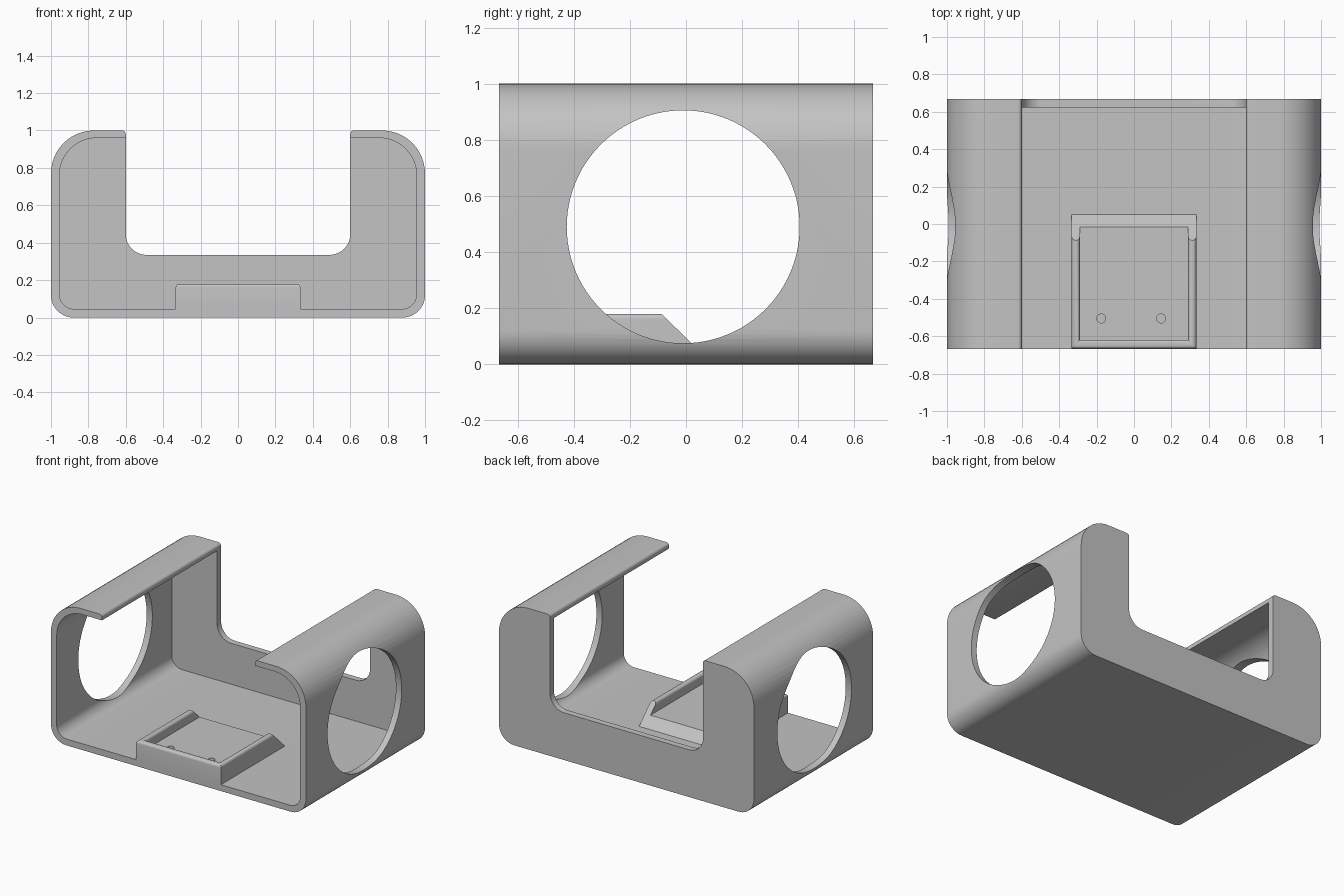
import bpy, bmesh, math
from mathutils import Vector

cube = bpy.data.objects.get("Cube")
if cube:
    bpy.data.objects.remove(cube, do_unlink=True)

grey = bpy.data.materials.new("plain_grey")
grey.use_nodes = True
colour = (0.55, 0.55, 0.55, 1)
grey.diffuse_color = colour
grey.node_tree.nodes["Principled BSDF"].inputs["Base Color"].default_value = colour

DEPTH = 0.667          # half depth
WALL = 0.045
BACK = DEPTH - WALL    # inner face of the back wall
TRAY_W, TRAY_TOP, TRAY_FLOOR = 0.333, 0.18, 0.11


def rounded(corners, steps=12):
    """Outline from (a, b, radius) right-angled corners."""
    out = []
    for i, (a, b, r) in enumerate(corners):
        p = Vector((a, b))
        if r == 0:
            out.append(p)
            continue
        u = (Vector(corners[i - 1][:2]) - p).normalized()
        v = (Vector(corners[(i + 1) % len(corners)][:2]) - p).normalized()
        for k in range(steps + 1):
            t = math.pi / 2 * k / steps
            out.append(p + u * r * (1 - math.sin(t)) + v * r * (1 - math.cos(t)))
    return out


def extrude(name, outline, axis, lo, hi):
    """Solid from an outline swept along x, y or z."""
    place = {"x": lambda p, d: (d, p[0], p[1]),
             "y": lambda p, d: (p[0], d, p[1]),
             "z": lambda p, d: (p[0], p[1], d)}[axis]
    bm = bmesh.new()
    ends = [[bm.verts.new(place(p, d)) for p in outline] for d in (lo, hi)]
    n = len(outline)
    for ring in ends:
        bm.faces.new(ring)
    for i in range(n):
        j = (i + 1) % n
        bm.faces.new((ends[0][i], ends[0][j], ends[1][j], ends[1][i]))
    bmesh.ops.recalc_face_normals(bm, faces=bm.faces)
    mesh = bpy.data.meshes.new(name)
    bm.to_mesh(mesh)
    bm.free()
    mesh.materials.append(grey)
    obj = bpy.data.objects.new(name, mesh)
    bpy.context.collection.objects.link(obj)
    return obj


def circle(a, b, r, n):
    return [(a + r * math.cos(2 * math.pi * k / n),
             b + r * math.sin(2 * math.pi * k / n)) for k in range(n)]


def select(obj):
    bpy.ops.object.select_all(action="DESELECT")
    obj.select_set(True)
    bpy.context.view_layer.objects.active = obj


def cut(obj, cutter):
    cutter.hide_render = True
    mod = obj.modifiers.new("cut", "BOOLEAN")
    mod.operation, mod.solver, mod.object = "DIFFERENCE", "EXACT", cutter
    select(obj)
    bpy.ops.object.modifier_apply(modifier=mod.name)
    bpy.data.objects.remove(cutter, do_unlink=True)


def smooth(obj):
    select(obj)
    bpy.ops.object.shade_smooth_by_angle(angle=math.radians(30))


# Housing: U-shaped block, hollowed from the front, with round side openings
half = [(0.6, 0.335, 0.11), (0.6, 1, 0.02), (1, 1, 0.23), (1, 0, 0.12)]
mirrored = [(-a, b, r) for a, b, r in reversed(half)]
housing = extrude("housing", rounded(half + mirrored), "y", -DEPTH, DEPTH)
inner = 1 - WALL
cavity = [(inner, WALL, 0.08), (inner, 0.96, 0.2),
          (-inner, 0.96, 0.2), (-inner, WALL, 0.08)]
cut(housing, extrude("cavity_cutter", rounded(cavity), "y", -1, BACK))
cut(housing, extrude("side_opening_cutter", circle(-0.01, 0.49, 0.415, 96), "x", -1.2, 1.2))
smooth(housing)

# Tray: sloped rear, open pocket and two blind screw holes
side = [(-DEPTH, WALL), (-DEPTH, TRAY_TOP), (-0.087, TRAY_TOP), (0.05, WALL)]
tray = extrude("tray", side, "x", -TRAY_W, TRAY_W)
pocket = [(-0.29, -0.62), (0.29, -0.62), (0.29, 0.3), (-0.29, 0.3)]
cut(tray, extrude("pocket_cutter", pocket, "z", TRAY_FLOOR, 0.4))

# Rounded rims on the tray walls
bm = bmesh.new()
bm.from_mesh(tray.data)
rims = [e for e in bm.edges
        if all(v.co.z > TRAY_TOP - 0.001 for v in e.verts)
        and not all(v.co.y > -0.1 for v in e.verts)
        and len(e.link_faces) == 2 and e.calc_face_angle() > 0.5]
bmesh.ops.bevel(bm, geom=rims, offset=0.018, segments=5, profile=0.5, affect="EDGES")
bm.to_mesh(tray.data)
bm.free()
for x in (-0.175, 0.145):
    cut(tray, extrude("screw_hole_cutter", circle(x, -0.505, 0.024, 24), "z", 0.07, 0.4))
smooth(tray)
